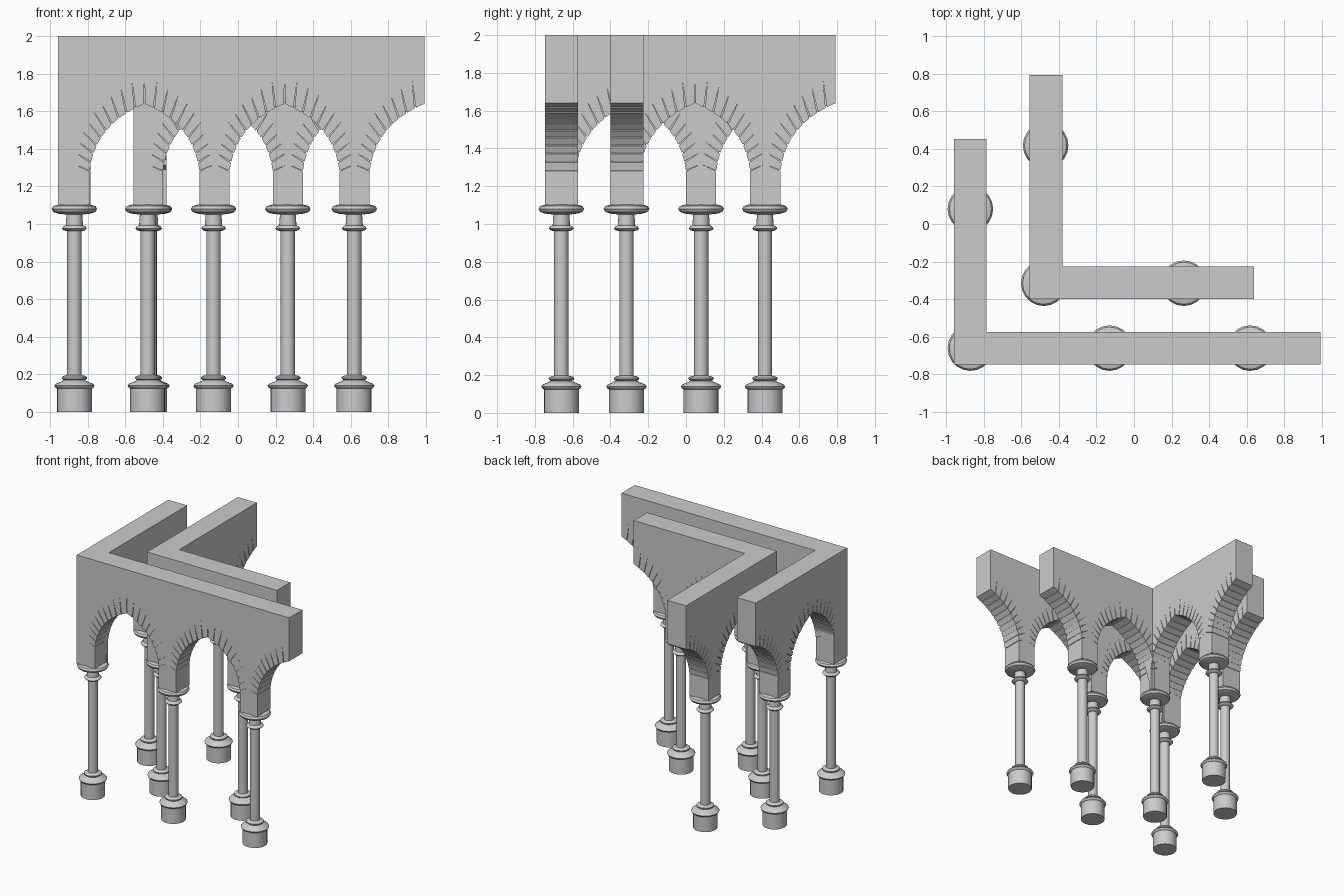
import bpy, bmesh, math
from mathutils import Vector

if "Cube" in bpy.data.objects:
    bpy.data.objects.remove(bpy.data.objects["Cube"])

BAY = 0.745        # column spacing
PIER = 0.08        # half width of a pier
PIER_Z, SPRING, APEX, TOP = 1.10, 1.28, 1.64, 2.0
THICK = 0.174
N = 10             # voussoirs per half arch


def half_arch(d, grooves, end):
    """(u, z) points from springing to apex; u is measured from the column centre.
    Thin wedge notches form the joints between the voussoirs."""
    hw = PIER - d
    a, rise = BAY / 2 - hw, APEX - SPRING + d
    pts = []

    def curve(t):
        k = 2 * t * (1 - t)
        return Vector((hw + k * 0.03 + t * t * a, SPRING + k * 0.25 + t * t * rise))

    for i in range(N + 1):
        t = i / N
        p = curve(t)
        if not grooves or i == N:
            pts.append(p)
            continue
        tan = (curve(t + 0.01) - p).normalized() * 0.004
        ang = math.radians(25 + 65 * t)
        tip = p + Vector((-math.cos(ang), math.sin(ang))) * (0.078 + 0.075 * t)
        pts += [p - tan if i else p, tip, p + tan]
    if grooves and not end:        # half of the joint at the crown
        last = pts.pop()
        pts += [last - Vector((0.004, 0.002)), Vector((last.x, last.y + 0.14))]
    return pts


def wall_profile(start, cols, d, grooves):
    pts = []
    for c in range(cols):
        s = c * BAY
        left = start + d if c == 0 else s - PIER + d
        pts += [(left, PIER_Z), (s + PIER - d, PIER_Z)]
        end = c == cols - 1
        half = half_arch(d, grooves, end)
        pts += [(s + p.x, p.y) for p in half]
        if not end:
            pts += [(s + BAY - p.x, p.y) for p in reversed(half[:-1])]
    stop = (cols - 0.5) * BAY - d
    pts[-1] = (stop, pts[-1][1])
    return pts + [(stop, TOP - d), (start + d, TOP - d)]


def arm(name, axis, origin, offset, start, cols):
    """One straight arcade wall: jointed face plus a slightly recessed core."""
    for suffix, d, grooves in (("wall", 0.0, True), ("mortar_core", 0.008, False)):
        bm = bmesh.new()
        h = THICK / 2 - d

        def place(s, z, w):
            return (origin + s, offset + w, z) if axis == 'x' else (offset + w, origin + s, z)

        face = bm.faces.new([bm.verts.new(place(s, z, -h))
                             for s, z in wall_profile(start, cols, d, grooves)])
        ext = bmesh.ops.extrude_face_region(bm, geom=[face], use_keep_orig=True)
        move = (0, 2 * h, 0) if axis == 'x' else (2 * h, 0, 0)
        bmesh.ops.translate(bm, vec=move,
                            verts=[v for v in ext["geom"] if isinstance(v, bmesh.types.BMVert)])
        bmesh.ops.recalc_face_normals(bm, faces=bm.faces[:])
        bmesh.ops.triangulate(bm, faces=[f for f in bm.faces if len(f.verts) > 4])
        finish(bm, name + "_" + suffix)


def finish(bm, name):
    me = bpy.data.meshes.new(name)
    bm.to_mesh(me)
    bm.free()
    ob = bpy.data.objects.new(name, me)
    bpy.context.collection.objects.link(ob)
    return ob


# Turned column outline (radius, height)
COLUMN = [(0, 0), (0.093, 0), (0.093, 0.125), (0.102, 0.13), (0.107, 0.14), (0.1, 0.15),
          (0.07, 0.162), (0.056, 0.17), (0.066, 0.177), (0.067, 0.186), (0.056, 0.193),
          (0.038, 0.197), (0.038, 0.962), (0.056, 0.966), (0.066, 0.976), (0.058, 0.988),
          (0.046, 0.993), (0.042, 1.05), (0.085, 1.055), (0.112, 1.064), (0.121, 1.08),
          (0.112, 1.095), (0.085, 1.103), (0, 1.103)]


def column(name, x, y, sides=20):
    bm = bmesh.new()
    vs = [bm.verts.new((r, 0, z)) for r, z in COLUMN]
    es = [bm.edges.new(p) for p in zip(vs, vs[1:])]
    bmesh.ops.spin(bm, geom=vs + es, cent=(0, 0, 0), axis=(0, 0, 1),
                   angle=2 * math.pi, steps=sides, use_duplicate=False)
    bmesh.ops.remove_doubles(bm, verts=bm.verts[:], dist=0.0001)
    bmesh.ops.recalc_face_normals(bm, faces=bm.faces[:])
    ob = finish(bm, name)
    ob.location = (x, y, 0)
    bpy.ops.object.select_all(action='DESELECT')
    ob.select_set(True)
    bpy.context.view_layer.objects.active = ob
    bpy.ops.object.shade_smooth_by_angle(angle=math.radians(40))


# Outer L: long front arm and short side arm
arm("outer_front", 'x', -0.87, -0.66, -0.087, 3)
arm("outer_side", 'y', -0.665, -0.87, 0.06, 2)
# Inner L
arm("inner_front", 'x', -0.48, -0.3125, -0.075, 2)
arm("inner_side", 'y', -0.325, -0.468, 0.06, 2)

# Columns
for i, (x, y) in enumerate([(-0.87, -0.66), (-0.13, -0.66), (0.618, -0.66), (-0.87, 0.08)]):
    column(f"outer_column_{i + 1}", x, y)
for i, (x, y) in enumerate([(-0.48, -0.315), (0.265, -0.315), (-0.47, 0.418)]):
    column(f"inner_column_{i + 1}", x, y)
